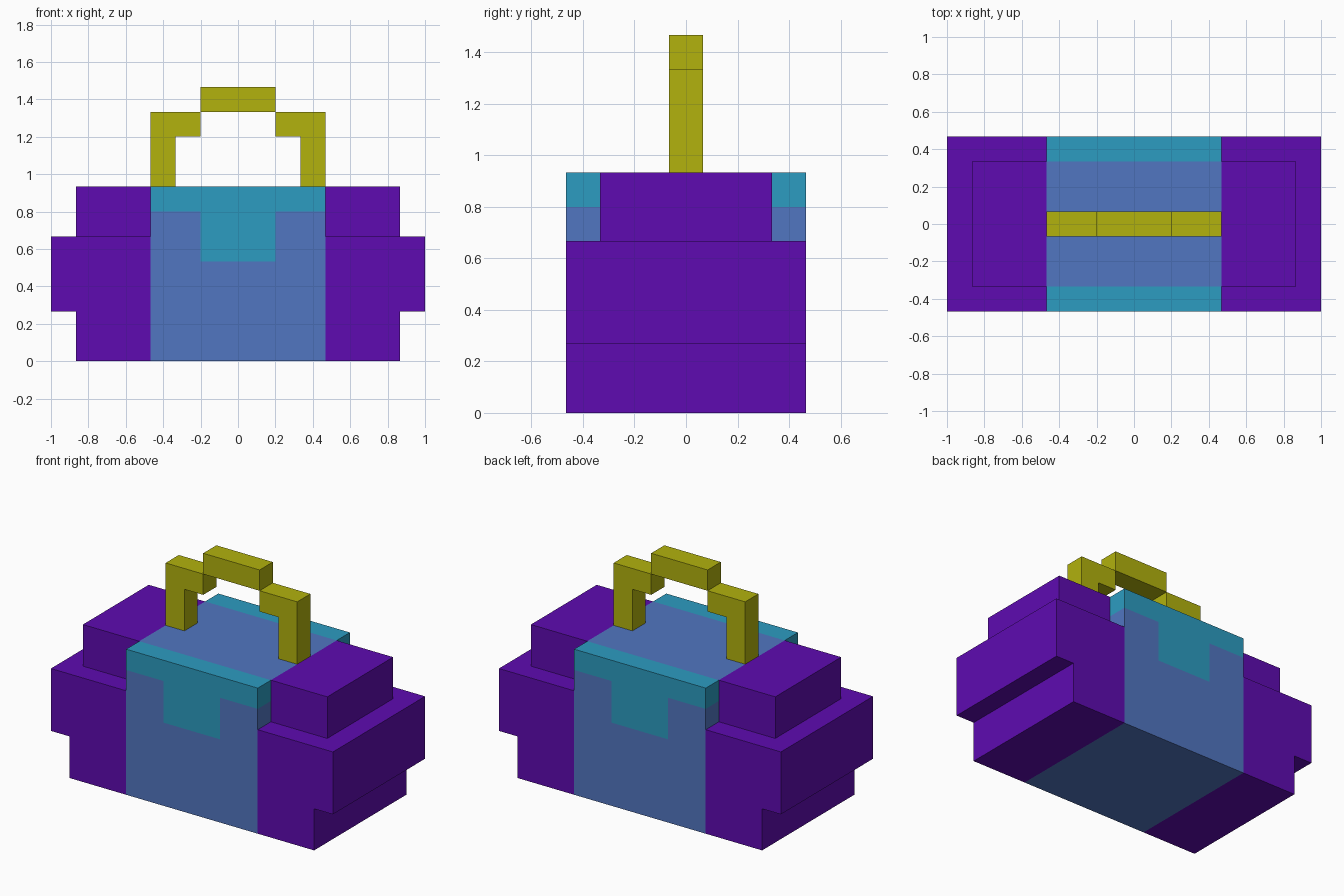
import bpy
import bmesh
from mathutils import Vector

U = 2 / 30  # one modelling unit; the bag is 30 units long

if "Cube" in bpy.data.objects:
    bpy.data.objects.remove(bpy.data.objects["Cube"], do_unlink=True)


def material(name, srgb):
    colour = [(c / 255 / 12.92) if c < 11 else ((c / 255 + 0.055) / 1.055) ** 2.4 for c in srgb]
    colour.append(1)
    mat = bpy.data.materials.new(name)
    mat.use_nodes = True
    mat.diffuse_color = colour
    mat.node_tree.nodes["Principled BSDF"].inputs["Base Color"].default_value = colour
    return mat


PURPLE = material("purple", (94, 11, 177))
BLUE = material("soft blue", (81, 118, 193))
TEAL = material("teal", (44, 156, 193))
YELLOW = material("mustard yellow", (178, 178, 13))


def finish(name, bm, *mats):
    bmesh.ops.recalc_face_normals(bm, faces=bm.faces)
    mesh = bpy.data.meshes.new(name)
    bm.to_mesh(mesh)
    bm.free()
    for mat in mats:
        mesh.materials.append(mat)
    obj = bpy.data.objects.new(name, mesh)
    bpy.context.collection.objects.link(obj)
    return obj


def extrude_profile(name, points, half_depth, mat, side=1):
    """Extrude an x-z outline along y; side=-1 mirrors it in x."""
    bm = bmesh.new()
    verts = [bm.verts.new((side * x * U, -half_depth * U, z * U)) for x, z in points]
    face = bm.faces.new(verts)
    moved = bmesh.ops.extrude_face_region(bm, geom=[face])["geom"]
    bmesh.ops.translate(bm, vec=(0, 2 * half_depth * U, 0),
                        verts=[v for v in moved if isinstance(v, bmesh.types.BMVert)])
    return finish(name, bm, mat)


def rect(x0, x1, z0, z1):
    return [(x0, z0), (x1, z0), (x1, z1), (x0, z1)]


# Middle body, cut along the borders of the trim and flap
bm = bmesh.new()
bmesh.ops.create_cube(bm, size=1)
for v in bm.verts:
    v.co = Vector((v.co.x * 14, v.co.y * 14, (v.co.z + 0.5) * 14)) * U
for axis, cuts in enumerate([(-3, 3), (-5, 5), (8, 12)]):
    for cut in cuts:
        normal = Vector((0, 0, 0))
        normal[axis] = 1
        bmesh.ops.bisect_plane(bm, geom=bm.verts[:] + bm.edges[:] + bm.faces[:],
                               plane_co=normal * cut * U, plane_no=normal)
for f in bm.faces:
    x, y, z = f.calc_center_median() / U
    trim = abs(y) > 5 and z > 12
    flap = abs(y) > 6.9 and abs(x) < 3 and z > 8
    f.material_index = 1 if trim or flap else 0
finish("middle_body", bm, BLUE, TEAL)

# Stepped ends and handle posts on both sides
END = [(7, 0), (13, 0), (13, 4), (15, 4), (15, 10), (7, 10)]
POST = [(5, 14), (7, 14), (7, 20), (3, 20), (3, 18), (5, 18)]
for side, label in ((1, "left"), (-1, "right")):
    extrude_profile(label + "_end", END, 7, PURPLE, side)
    extrude_profile(label + "_end_top", rect(7, 13, 10, 14), 5, PURPLE, side)
    extrude_profile(label + "_handle_post", POST, 1, YELLOW, side)

# Handle grip
extrude_profile("handle_grip", rect(-3, 3, 20, 22), 1, YELLOW)
